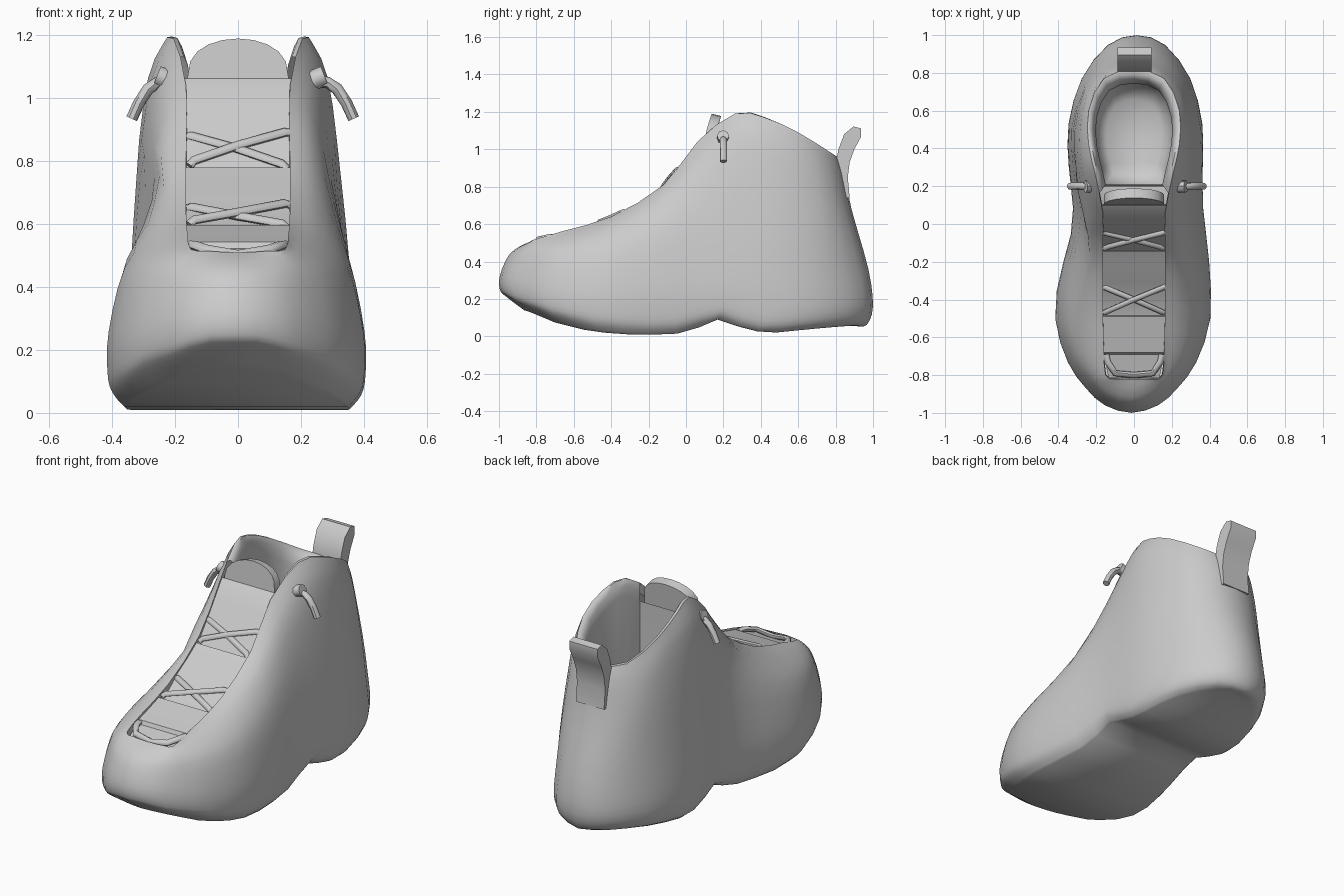
import bpy, bmesh, math
from mathutils import Vector

if "Cube" in bpy.data.objects:
    bpy.data.objects.remove(bpy.data.objects["Cube"])

grey = bpy.data.materials.new("plain grey")
grey.diffuse_color = (0.6, 0.6, 0.6, 1)
grey.use_nodes = True
grey.node_tree.nodes["Principled BSDF"].inputs["Base Color"].default_value = grey.diffuse_color


def make(name, verts, faces, angle=45):
    me = bpy.data.meshes.new(name)
    me.from_pydata([tuple(v) for v in verts], [], faces)
    ob = bpy.data.objects.new(name, me)
    bpy.context.collection.objects.link(ob)
    me.materials.append(grey)
    bpy.ops.object.select_all(action='DESELECT')
    ob.select_set(True)
    bpy.context.view_layer.objects.active = ob
    bpy.ops.object.shade_smooth_by_angle(angle=math.radians(angle))
    return ob


def spline(pts, steps, closed=False):
    """Smooth curve through the points."""
    n, out = len(pts), []
    for i in range(n if closed else n - 1):
        if closed:
            a, b, c, d = (pts[(i + k) % n] for k in (-1, 0, 1, 2))
        else:
            a, b, c, d = (pts[min(max(i + k, 0), n - 1)] for k in (-1, 0, 1, 2))
        for s in range(steps):
            t = s / steps
            out.append(0.5 * (2 * b + (c - a) * t + (2 * a - 5 * b + 4 * c - d) * t * t
                              + (3 * b - a - 3 * c + d) * t ** 3))
    return out if closed else out + [pts[-1]]


def ring(half):
    """Mirror a toe-to-heel half outline into a smooth closed loop."""
    right = [Vector(p) for p in half]
    left = [Vector((-p.x, p.y, p.z)) for p in right[-2:0:-1]]
    return spline(right + left, 2, True)


def along(table, y):
    for (y0, z0), (y1, z1) in zip(table, table[1:]):
        if y <= y1:
            return z0 + (z1 - z0) * max(0, (y - y0) / (y1 - y0))
    return table[-1][1]


# Half outlines from toe to heel: widest line, mid wall, upper wall, top edge
bulge = ring([(0, -.995, .325), (.14, -.955, .315), (.24, -.865, .295), (.335, -.73, .275),
              (.405, -.5, .26), (.395, -.2, .27), (.36, .08, .3), (.355, .3, .35),
              (.35, .52, .35), (.285, .75, .35), (.15, .925, .34), (0, .975, .36)])
mid = ring([(0, -.95, .43), (.13, -.91, .43), (.22, -.83, .43), (.3, -.7, .44),
            (.355, -.48, .46), (.345, -.2, .53), (.315, .06, .65), (.32, .3, .75),
            (.325, .5, .73), (.267, .72, .7), (.15, .85, .67), (0, .885, .68)])
upper = ring([(0, -.89, .48), (.12, -.86, .485), (.19, -.81, .49), (.235, -.67, .52),
              (.255, -.44, .585), (.25, -.16, .72), (.245, .06, .92), (.275, .28, 1.06),
              (.288, .47, 1.04), (.25, .68, .95), (.14, .81, .88), (0, .845, .88)])
edge = ring([(0, -.82, .51), (.1, -.82, .515), (.15, -.8, .52), (.16, -.65, .565),
             (.165, -.4, .64), (.165, -.12, .81), (.165, .06, 1.04), (.205, .26, 1.19),
             (.24, .42, 1.17), (.24, .6, 1.09), (.16, .77, .985), (0, .815, .955)])
N = len(edge)
H = N // 2
sole_z = [(-1, .27), (-.97, .22), (-.9, .155), (-.7, .065), (-.5, .012), (-.25, -.006),
          (0, .005), (.165, .08), (.3, .035), (.43, .004), (.95, .06)]


def sole_ring(sx, toe, heel, lift):
    out = []
    for p in bulge:
        y = p.y * (heel if p.y > .2 else toe)
        out.append(Vector((p.x * sx, y, along(sole_z, y) + lift * abs(p.x) / .4)))
    return out


low, rand = sole_ring(.88, .87, .93, .012), sole_ring(.975, .965, .99, .055)
wall = [Vector((b.x * 1.01, b.y * (1.025 if b.y > 0 else 1), r.z + (b.z - r.z) * .33))
        for b, r in zip(bulge, rand)]


def last_shape(v):
    """Lean toe and heel apart and pinch the inner side of the waist."""
    if v.z < .8:
        v.x += .014 * v.y * min(1, (.8 - v.z) / .3)
        if v.x < 0:
            v.x += .045 * math.exp(-(v.y / .25) ** 2) * (v.x / .36) ** 2


# Outer shell with sole, and a lip folded down beside the tongue
STEPS = 3
cols = [spline(list(c), STEPS) for c in zip(low, rand, wall, bulge, mid, upper, edge)]
R = len(cols[0])
verts = [cols[j][i].copy() for i in range(R) for j in range(N)]
for v in verts[:-N]:
    last_shape(v)
verts += [Vector((p.x * .985, p.y + .004, p.z - .06)) for p in edge]
faces = [(i * N + j, i * N + (j + 1) % N, (i + 1) * N + (j + 1) % N, (i + 1) * N + j)
         for i in range(R) for j in range(N) if i < R - 1 or j < 14 or j >= N - 14]
faces += [(0, N - 1, 1)]
faces += [(j, N - j, N - j - 1, j + 1) for j in range(1, H - 1)]
faces += [(H - 1, H + 1, H)]
make("shoe_upper", verts, faces, 60)

# Padded collar and lining
j0 = 13
loop = list(range(j0, N - j0 + 1))
rows = []
for scale, drop in ((1, 0), (.94, -.002), (.87, .025), (.82, .08)):
    rows.append([Vector((edge[j].x * scale, .42 + (edge[j].y - .42) * scale,
                         edge[j].z - drop)) for j in loop])
for scale, z in ((.86, .6), (.8, .32), (.6, .26)):
    rows.append([Vector((edge[j].x * scale, .42 + (edge[j].y - .42) * scale, z)) for j in loop])
n = len(loop)
verts = [v for r in rows for v in r]
faces = [(i * n + j, i * n + (j + 1) % n, (i + 1) * n + (j + 1) % n, (i + 1) * n + j)
         for i in range(len(rows) - 1) for j in range(n) if j < n - 1 or i > 2]
b = (len(rows) - 1) * n
faces += [(b + j, b + j + 1, b + n - 2 - j, b + n - 1 - j) for j in range(n // 2 - 1)]
faces += [(b + n // 2 - 1, b + n // 2, b + n // 2 + 1)]
make("collar_lining", verts, faces, 60)

# Tongue panels, recessed where the laces cross
top_z = [(p.y, p.z) for p in edge[4:16]]
top_x = [(p.y, p.x) for p in edge[2:16]]
steps = [(-.815, .03), (-.69, .03), (-.68, .012), (-.58, .012), (-.49, .012), (-.485, .035),
         (-.4, .035), (-.31, .012), (-.22, .012), (-.145, .012), (-.14, .035), (-.03, .012),
         (.02, .012), (.06, .012), (.1, .012), (.105, .04)]
verts = [(s * along(top_x, y), y, along(top_z, y) - d) for y, d in steps for s in (1, -1)]
faces = [(2 * k, 2 * k + 2, 2 * k + 3, 2 * k + 1) for k in range(len(steps) - 1)]
make("tongue_panel", verts, faces, 20)

# Rounded tongue tip, a curved plate reaching down inside
arc = [math.pi * k / 10 for k in range(11)]
outline = [Vector((.155, .1, .85))]
outline += [Vector((math.cos(a) * .16, .103 + .035 * math.sin(a), 1.07 + .12 * max(0, math.sin(a)) ** .8))
            for a in arc]
outline += [Vector((-.155, .1, .85))]
back = [p + Vector((0, .05, -.012)) for p in outline]
m = len(outline)
faces = [tuple(range(m)), tuple(range(2 * m - 1, m - 1, -1))]
faces += [(k, k + m, (k + 1) % m + m, (k + 1) % m) for k in range(m)]
make("tongue_tip", outline + back, faces)


def tube(name, pts, r, flat=1.0):
    """Eight-sided capped tube along a path."""
    pts = [Vector(p) for p in pts]
    verts, faces = [], []
    for i, p in enumerate(pts):
        d = (pts[min(i + 1, len(pts) - 1)] - pts[max(i - 1, 0)]).normalized()
        side = d.cross(Vector((0, -.6, .8))).normalized()
        up = side.cross(d)
        for k in range(8):
            a = k * math.pi / 4
            verts.append(p + side * math.cos(a) * r + up * math.sin(a) * r * flat)
    for i in range(len(pts) - 1):
        for k in range(8):
            a, c = i * 8 + k, i * 8 + (k + 1) % 8
            faces.append((a, c, c + 8, a + 8))
    faces += [tuple(range(7, -1, -1)), tuple(range(len(verts) - 8, len(verts)))]
    return make(name, verts, faces)


def on_tongue(x, y, h=0.0):
    return (x, y, along(top_z, y) + h - .014)


# Crossed laces and the lowest lace
for k, (y0, y1) in enumerate(((-.13, -.04), (-.47, -.33))):
    for s in (-1, 1):
        h = .008 if s > 0 else -.004
        tube(f"lace_{k}_{'a' if s > 0 else 'b'}",
             [on_tongue(-s * .155, y0, h - .012), on_tongue(-s * .14, y0 + .008, h),
              on_tongue(0, (y0 + y1) / 2, h + .004), on_tongue(s * .15, y1 - .008, h),
              on_tongue(s * .165, y1, h - .012)], .016, .8)
tube("lace_toe", [on_tongue(-.15, -.69, -.005), on_tongue(-.14, -.73, .006), on_tongue(-.1, -.79, .01),
                  on_tongue(0, -.8, -.004), on_tongue(.1, -.79, .01), on_tongue(.14, -.73, .006),
                  on_tongue(.15, -.69, -.005)], .018, .8)

# Lace ends hanging at the ankle
for s, side, dx in ((-1, "left", -.03), (1, "right", 0)):
    ends = [(.24, 1.055), (.285, 1.05), (.315, 1.03), (.345, .985), (.368, .935)]
    tube(f"lace_end_{side}", [(s * (x + dx), .2, z) for x, z in ends], .019)
    tube(f"lace_knot_{side}", [(s * (x + dx * .6), .198, z) for x, z in
                               ((.22, 1.05), (.245, 1.06), (.275, 1.072))], .032)

# Heel pull tab
prof = [(.8, .92), (.815, 1.0), (.845, 1.08), (.895, 1.122), (.935, 1.112), (.935, 1.065),
        (.9, 1.0), (.875, .93), (.865, .85), (.875, .74), (.84, .74)]
m = len(prof)
verts = [(x, y, z) for x in (-.088, .092) for y, z in prof]
faces = [tuple(range(m)), tuple(range(2 * m - 1, m - 1, -1))]
faces += [(k, k + m, (k + 1) % m + m, (k + 1) % m) for k in range(m)]
make("heel_pull_tab", verts, faces)

# Consistent outward normals on the closed parts
for ob in bpy.data.objects:
    if ob.name.startswith(("lace", "heel", "tongue_tip")):
        bm = bmesh.new()
        bm.from_mesh(ob.data)
        bmesh.ops.recalc_face_normals(bm, faces=bm.faces)
        bm.to_mesh(ob.data)
        bm.free()
